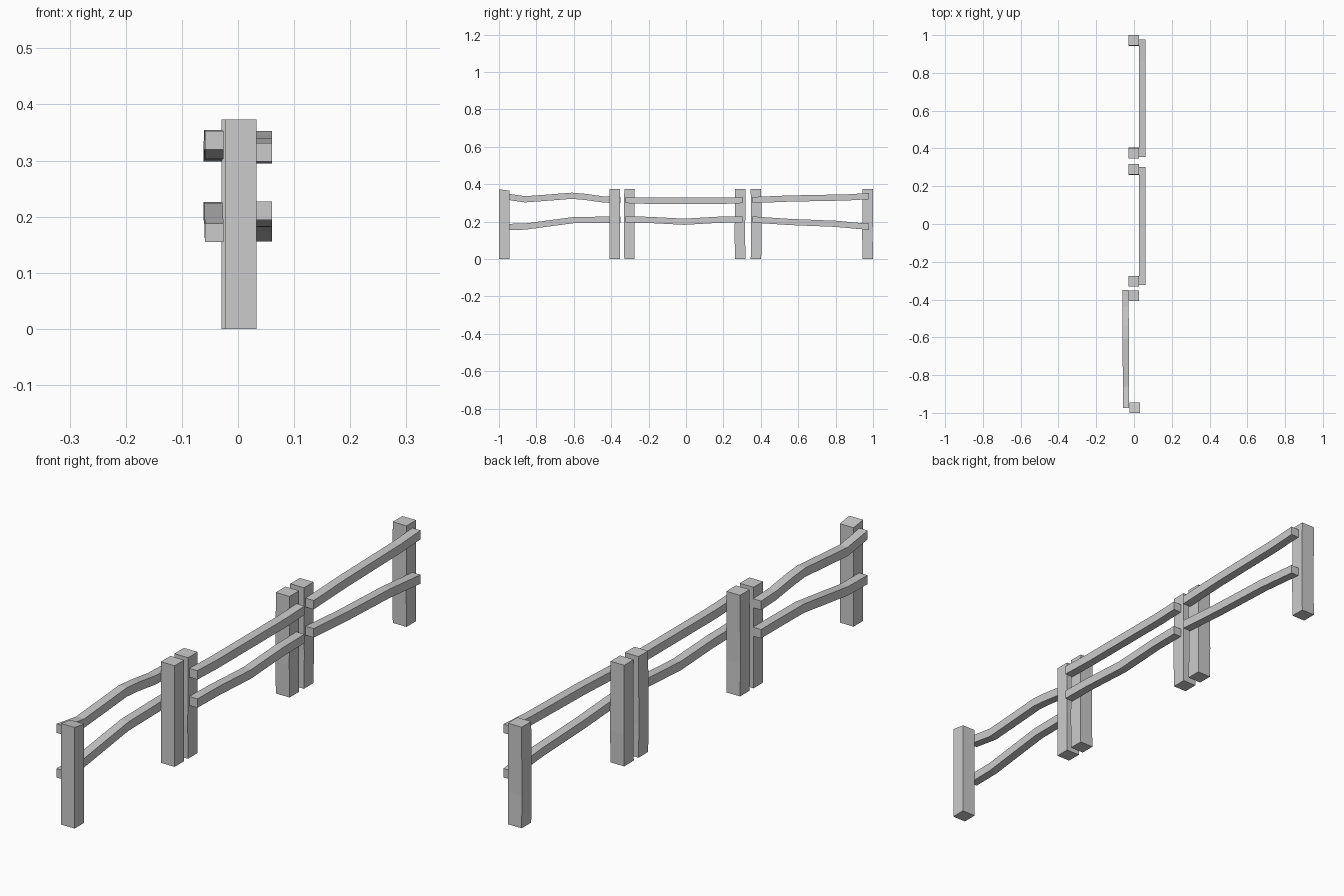
import bpy, bmesh

if "Cube" in bpy.data.objects:
    bpy.data.objects.remove(bpy.data.objects["Cube"])


def loft(name, rings):
    """Closed four-sided solid through a list of 4-corner rings."""
    bm = bmesh.new()
    loops = [[bm.verts.new(p) for p in ring] for ring in rings]
    for a, b in zip(loops, loops[1:]):
        for i in range(4):
            j = (i + 1) % 4
            bm.faces.new((a[i], a[j], b[j], b[i]))
    bm.faces.new(loops[0][::-1])
    bm.faces.new(loops[-1])
    bmesh.ops.recalc_face_normals(bm, faces=bm.faces)
    mesh = bpy.data.meshes.new(name)
    bm.to_mesh(mesh)
    bm.free()
    obj = bpy.data.objects.new(name, mesh)
    bpy.context.collection.objects.link(obj)
    return obj


CORNERS = ((-1, -1), (1, -1), (1, 1), (-1, 1))


def post(name, x, y, bow, slope=0.0):
    """Hand-cut square post, bowed a little at mid height."""
    h = 0.028
    rings = []
    for z, shift in ((0, 0), (0.12, bow), (0.25, bow * 0.4), (0.373, 0)):
        tilt = slope if z > 0.3 else 0
        rings.append([(x + sx * h, y + shift + sy * h, z - tilt * (sy + 1))
                      for sx, sy in CORNERS])
    loft(name, rings)


def rail(name, x0, x1, path):
    """Square rail following (y, z) points along the fence."""
    h = 0.0165
    y0, y1 = path[0][0], path[-1][0]
    rings = []
    for y, z in path:
        x = x0 + (x1 - x0) * (y - y0) / (y1 - y0)
        rings.append([(x + sx * h, y, z + sz * h) for sx, sz in CORNERS])
    loft(name, rings)


# Posts, two per fence section
post("front_section_post_a", 0.005, -0.972, 0.0, 0.004)
post("front_section_post_b", -0.001, -0.380, 0.0)
post("middle_section_post_a", -0.001, -0.302, -0.002)
post("middle_section_post_b", -0.001, 0.290, -0.002)
post("back_section_post_a", -0.001, 0.374, 0.002)
post("back_section_post_b", -0.001, 0.972, -0.002)

# Front section rails sit on the left side
rail("front_upper_rail", -0.042, -0.045,
     [(-0.975, 0.336), (-0.93, 0.329), (-0.86, 0.319), (-0.75, 0.327),
      (-0.61, 0.338), (-0.54, 0.332), (-0.44, 0.318), (-0.35, 0.315)])
rail("front_lower_rail", -0.042, -0.045,
     [(-0.975, 0.171), (-0.86, 0.173), (-0.75, 0.188),
      (-0.60, 0.208), (-0.42, 0.210), (-0.35, 0.210)])

# Middle and back section rails sit on the right side
rail("middle_upper_rail", 0.044, 0.044,
     [(-0.323, 0.315), (-0.20, 0.311), (0.20, 0.311), (0.302, 0.315)])
rail("middle_lower_rail", 0.044, 0.044,
     [(-0.323, 0.211), (-0.20, 0.209), (-0.01, 0.199),
      (0.18, 0.210), (0.302, 0.211)])
rail("back_upper_rail", 0.044, 0.044,
     [(0.355, 0.315), (0.55, 0.323), (0.86, 0.329), (0.978, 0.336)])
rail("back_lower_rail", 0.044, 0.044,
     [(0.355, 0.211), (0.55, 0.198), (0.80, 0.188), (0.978, 0.172)])
